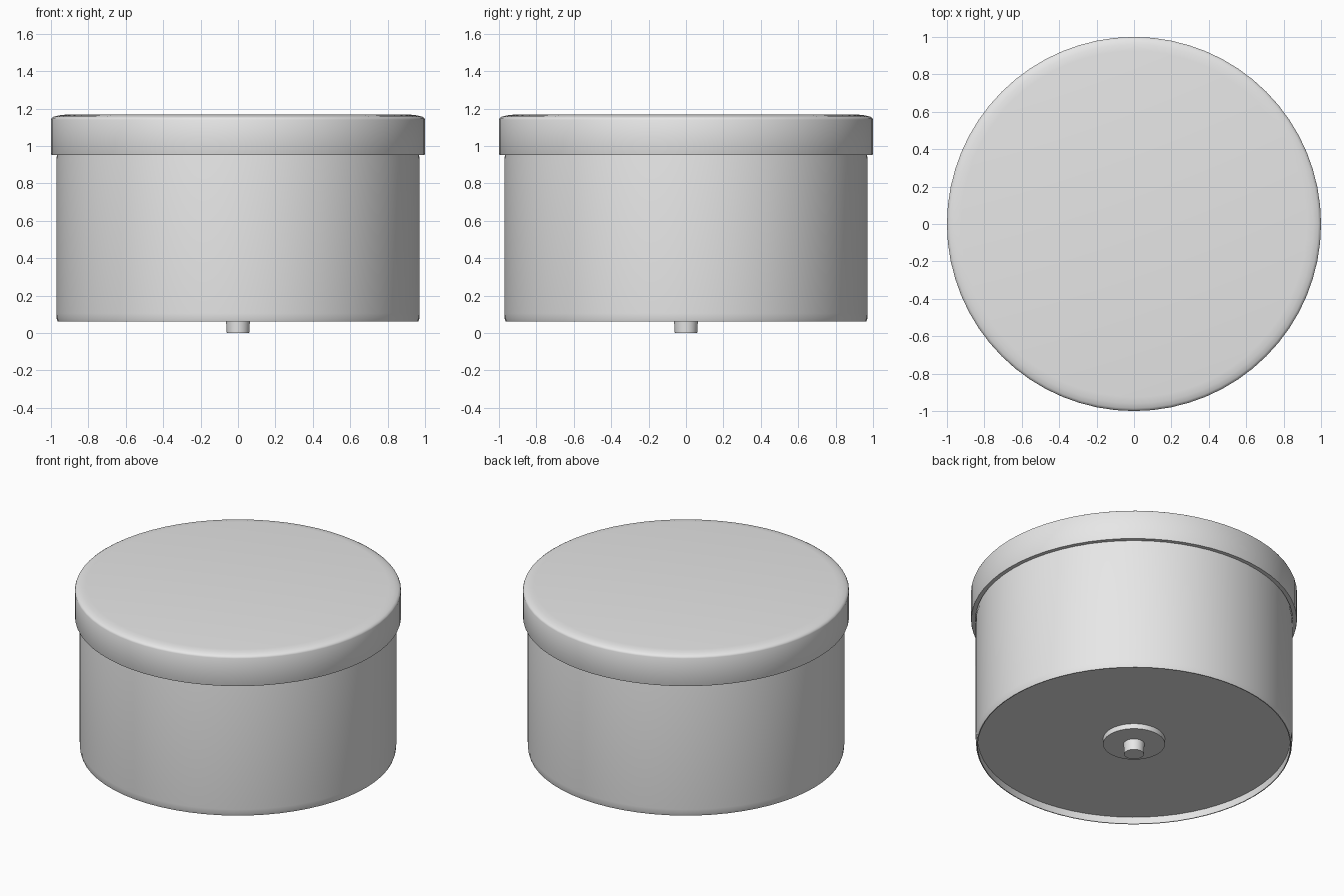
import bpy, bmesh, math

if "Cube" in bpy.data.objects:
    bpy.data.objects.remove(bpy.data.objects["Cube"])

SEGMENTS = 64

grey = bpy.data.materials.new("light grey")
grey.diffuse_color = (0.8, 0.8, 0.8, 1)
grey.use_nodes = True
grey.node_tree.nodes["Principled BSDF"].inputs["Base Color"].default_value = grey.diffuse_color


def lathe(name, profile, angle=50):
    """Spin an (r, z) profile about z; points with r = 0 become poles."""
    bm = bmesh.new()
    rings = []
    for r, z in profile:
        if r == 0:
            rings.append([bm.verts.new((0, 0, z))] * SEGMENTS)
        else:
            rings.append([bm.verts.new((r * math.cos(math.tau * i / SEGMENTS),
                                        r * math.sin(math.tau * i / SEGMENTS), z))
                          for i in range(SEGMENTS)])
    for a, b in zip(rings, rings[1:]):
        for i in range(SEGMENTS):
            j = (i + 1) % SEGMENTS
            corners = list(dict.fromkeys((a[i], a[j], b[j], b[i])))
            bm.faces.new(corners)
    bmesh.ops.recalc_face_normals(bm, faces=bm.faces)
    mesh = bpy.data.meshes.new(name)
    bm.to_mesh(mesh)
    bm.free()
    mesh.materials.append(grey)
    obj = bpy.data.objects.new(name, mesh)
    bpy.context.collection.objects.link(obj)
    bpy.ops.object.select_all(action='DESELECT')
    obj.select_set(True)
    bpy.context.view_layer.objects.active = obj
    bpy.ops.object.shade_smooth_by_angle(angle=math.radians(angle))
    return obj


# Round body with a recessed floor and a thin bottom rim
lathe("tin_body", [(0, 0.107), (0.958, 0.107), (0.958, 0.06), (0.964, 0.06),
                   (0.969, 0.075), (0.971, 0.105), (0.971, 0.93),
                   (0.968, 0.95), (0.968, 1.0), (0, 1.0)])

# Lid with a softened top edge
lathe("lid", [(0, 0.98), (0.972, 0.98), (0.972, 0.952), (0.998, 0.952),
              (1.0, 0.957), (1.0, 1.14), (0.996, 1.149), (0.985, 1.156),
              (0.96, 1.163), (0.925, 1.167), (0, 1.167)])

# Boss under the floor
lathe("bottom_boss", [(0, 0.115), (0.19, 0.115), (0.19, 0.072), (0, 0.072)])

# Tapered centre peg
lathe("centre_peg", [(0, 0.09), (0.065, 0.09), (0.06, 0.0), (0, 0.0)])
